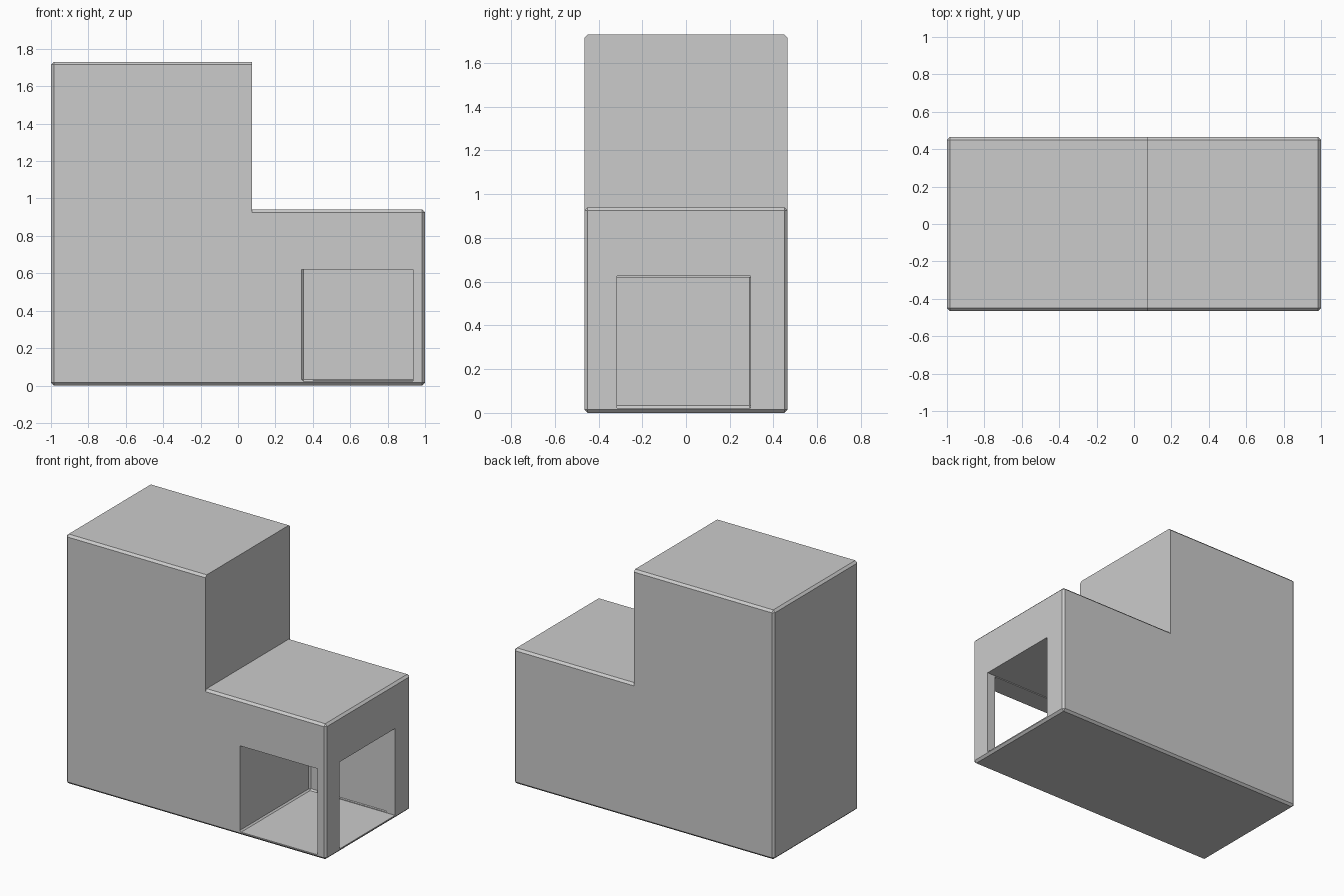
import bpy, bmesh

if "Cube" in bpy.data.objects:
    bpy.data.objects.remove(bpy.data.objects["Cube"])

BEVEL = 0.015


def block(name, lo, hi, edge_test, width):
    """Box between two corners; chamfer the edges whose midpoint passes edge_test."""
    bm = bmesh.new()
    bmesh.ops.create_cube(bm, size=1)
    for v in bm.verts:
        v.co = [lo[i] + (v.co[i] + 0.5) * (hi[i] - lo[i]) for i in range(3)]
    edges = [e for e in bm.edges if edge_test((e.verts[0].co + e.verts[1].co) / 2)]
    if edges:
        bmesh.ops.bevel(bm, geom=edges, offset=width, offset_type='OFFSET',
                        segments=1, profile=0.5, affect='EDGES')
    bmesh.ops.recalc_face_normals(bm, faces=bm.faces)
    mesh = bpy.data.meshes.new(name)
    bm.to_mesh(mesh)
    bm.free()
    obj = bpy.data.objects.new(name, mesh)
    bpy.context.collection.objects.link(obj)
    return obj


def combine(obj, other, operation):
    mod = obj.modifiers.new(operation.title(), 'BOOLEAN')
    mod.operation, mod.object, mod.solver = operation, other, 'EXACT'
    other.hide_render = True
    other.hide_set(True)


# Tall block, chamfered everywhere except the step side
body = block("stepped_body", (-1, -0.465, 0), (0.075, 0.465, 1.73),
             lambda m: m.x < 0.07, BEVEL)

# Low block, running into the tall one
low = block("low_block_helper", (-0.4, -0.465, 0), (1, 0.465, 0.94),
            lambda m: m.x > -0.35, BEVEL)

# Room open to the front, with small chamfers along its inner corners
room = block("room_cutter", (0.34, -0.6, 0.023), (0.935, 0.3, 0.62),
             lambda m: m.y > 0.29 and (m.x < 0.35 or m.z < 0.03)
             or m.x < 0.35 and m.z < 0.03, 0.01)

# Side doorway, leaving a corner post at the front
door = block("side_door_cutter", (0.4, -0.315, 0.023), (1.2, 0.295, 0.626),
             lambda m: False, 0)

combine(body, low, 'UNION')
combine(body, room, 'DIFFERENCE')
combine(body, door, 'DIFFERENCE')
